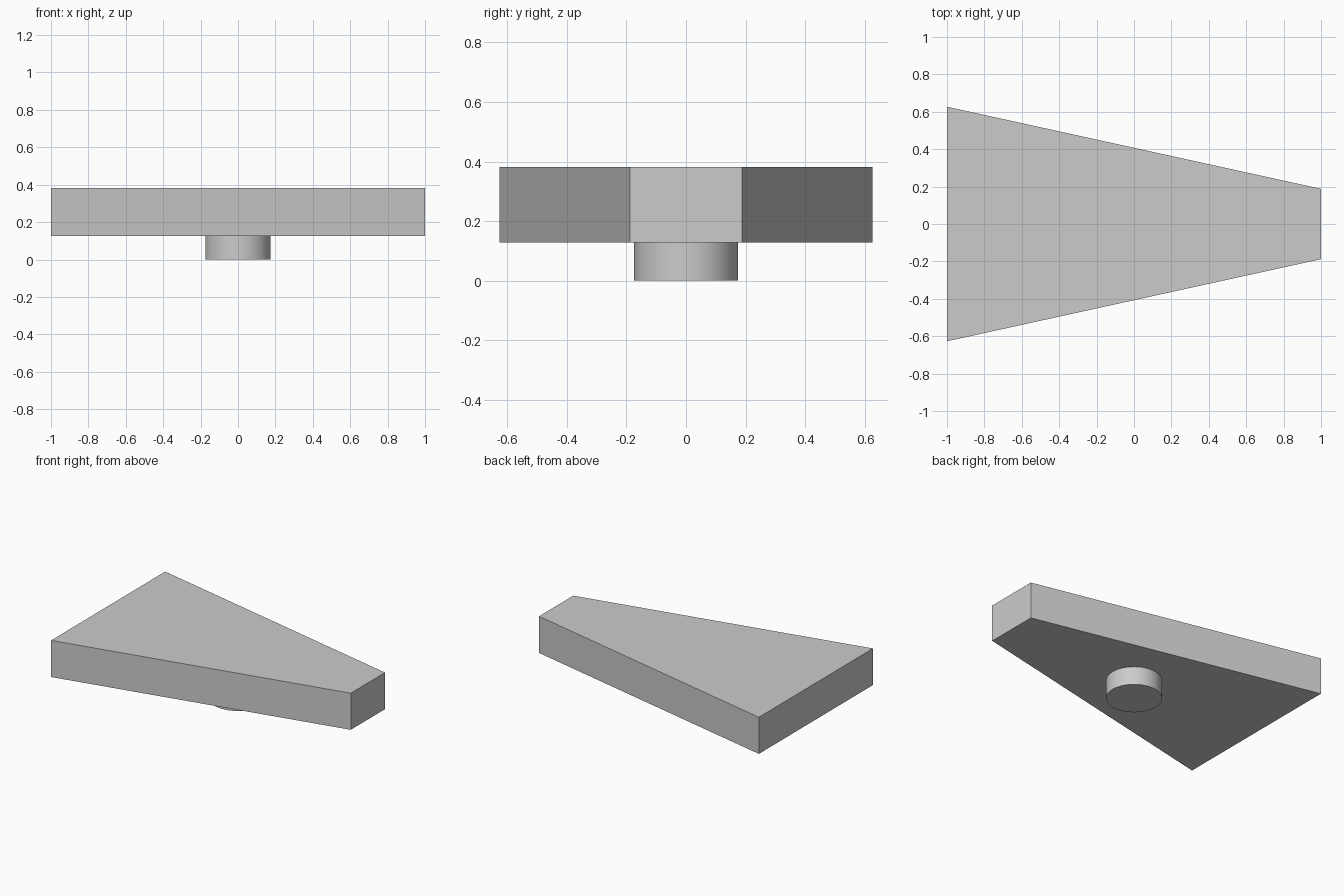
import bpy
import bmesh
from math import radians

default = bpy.data.objects.get("Cube")
if default:
    bpy.data.objects.remove(default, do_unlink=True)

BASE_Z, TOP_Z = 0.127, 0.382
PEG_RADIUS = 0.175

# Single plain grey
grey = bpy.data.materials.new("plain_grey")
grey.use_nodes = True
colour = (0.6, 0.6, 0.6, 1)
grey.diffuse_color = colour
grey.node_tree.nodes["Principled BSDF"].inputs["Base Color"].default_value = colour

# Tapered slab: trapezoid outline extruded upward
outline = [(-1, -0.627), (1, -0.188), (1, 0.188), (-1, 0.627)]
bm = bmesh.new()
base = bm.faces.new([bm.verts.new((x, y, BASE_Z)) for x, y in outline])
top = bmesh.ops.extrude_face_region(bm, geom=[base])["geom"]
bmesh.ops.translate(bm, vec=(0, 0, TOP_Z - BASE_Z),
                    verts=[g for g in top if isinstance(g, bmesh.types.BMVert)])
bmesh.ops.recalc_face_normals(bm, faces=bm.faces)
mesh = bpy.data.meshes.new("tapered_slab")
bm.to_mesh(mesh)
bm.free()
mesh.materials.append(grey)
slab = bpy.data.objects.new("tapered_slab", mesh)
bpy.context.collection.objects.link(slab)

# Round peg beneath the slab
bpy.ops.mesh.primitive_cylinder_add(vertices=64, radius=PEG_RADIUS, depth=BASE_Z,
                                    location=(0, 0, BASE_Z / 2))
peg = bpy.context.object
peg.name = peg.data.name = "round_peg"
peg.data.materials.append(grey)
bpy.ops.object.shade_smooth_by_angle(angle=radians(30))
